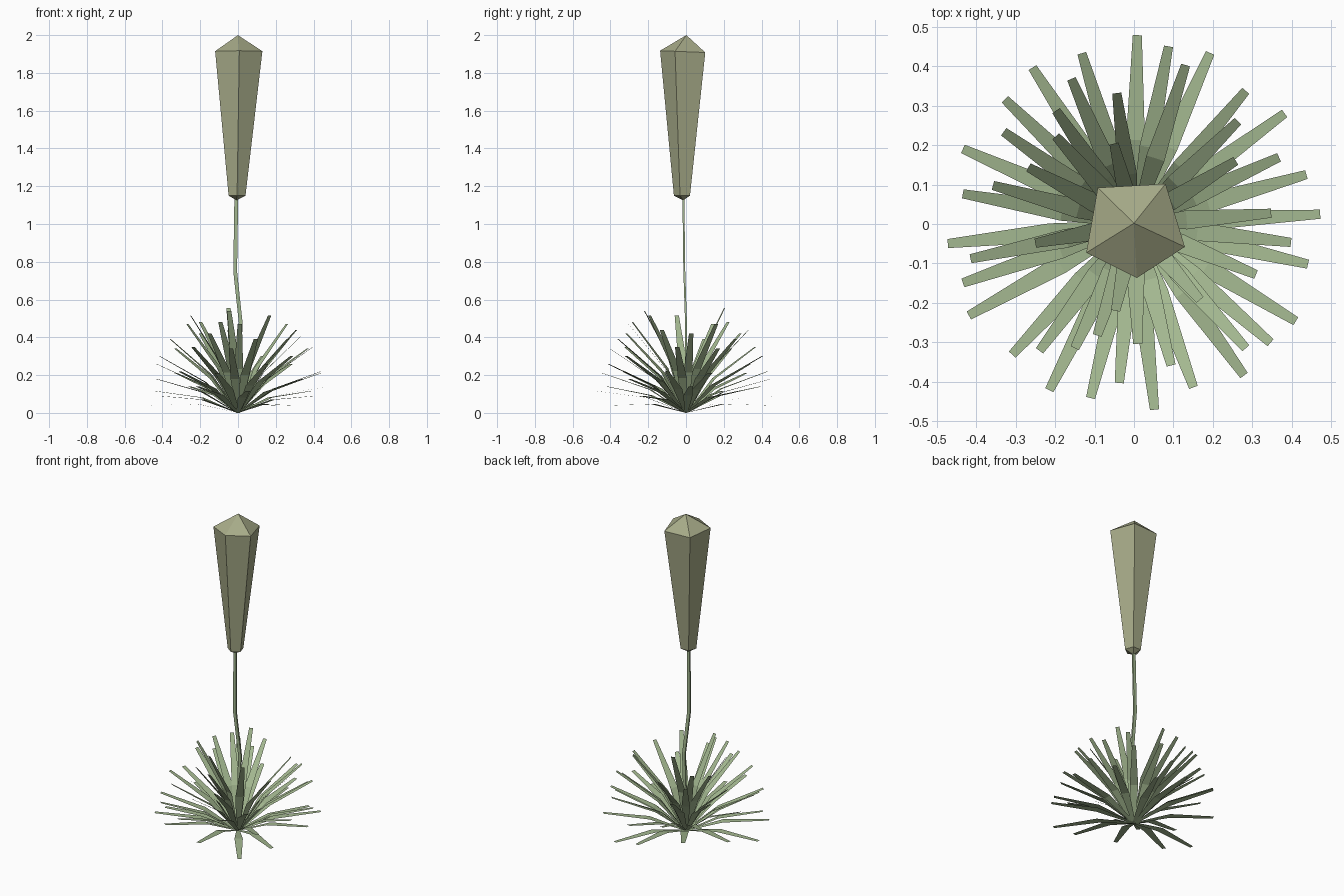
import bpy, bmesh
from math import sin, cos, atan2, hypot, radians, pi
from mathutils import Vector

if "Cube" in bpy.data.objects:
    bpy.data.objects.remove(bpy.data.objects["Cube"])


def material(name, rgb):
    m = bpy.data.materials.new(name)
    m.diffuse_color = (*rgb, 1)
    m.use_nodes = True
    m.node_tree.nodes["Principled BSDF"].inputs["Base Color"].default_value = m.diffuse_color
    return m


def finish(bm, name, mat, solid=True):
    if solid:
        bmesh.ops.recalc_face_normals(bm, faces=bm.faces)
    me = bpy.data.meshes.new(name)
    bm.to_mesh(me)
    bm.free()
    me.materials.append(mat)
    ob = bpy.data.objects.new(name, me)
    bpy.context.collection.objects.link(ob)
    return ob


def bridge(bm, a, b):
    n = len(a)
    for i in range(n):
        bm.faces.new((a[i], a[(i + 1) % n], b[(i + 1) % n], b[i]))


leaf_mat = material("leaf_green", (0.37, 0.48, 0.28))
head_mat = material("head_green", (0.39, 0.41, 0.25))

# Leaf rosette: whorls of bent blades (angle, tip radius, tip height)
whorls = [
    (66, .475, .04), (89, .479, .09), (36.3, .474, .115), (3, .473, .14),
    (79, .459, .18), (16, .455, .21), (107, .453, .22), (50, .441, .26),
    (72, .424, .30), (113.3, .401, .35), (24.7, .405, .34),
    (44.7, .371, .39), (4.5, .349, .42), (97.5, .335, .44),
    (31.8, .304, .47), (11.7, .298, .48), (71, .255, .515),
    (18, .225, .54), (104, .21, .555),
]
# Upper whorls are incomplete: blades present per whorl angle
partial = {97.5: (0, 2), 11.7: (1, 2), 71: (1, 2), 18: (2,), 104: (0,)}
bm = bmesh.new()
for ang, r, z in whorls:
    dist, elev = hypot(r, z), atan2(z, r)
    bend = elev + radians(7.5)
    profile = [(0.008, 0.003, 0.010),
               (0.46 * dist * cos(bend), 0.46 * dist * sin(bend), 0.024),
               (r, z, 0.0115)]
    for k in partial.get(ang, (0, 1, 2)):
        a = radians(ang + 120 * k)
        out = Vector((cos(a), sin(a), 0))
        side = Vector((-sin(a), cos(a), 0))
        rows = []
        for pr, pz, w in profile:
            c = out * pr + Vector((0, 0, pz))
            rows.append([bm.verts.new(c - side * w), bm.verts.new(c + side * w)])
        for p, q in zip(rows, rows[1:]):
            bm.faces.new((p[0], q[0], q[1], p[1]))
finish(bm, "leaf_rosette", leaf_mat, False)

# Slender crooked stem
bm = bmesh.new()
rings = []
for x, y, z in [(0, 0, 0), (0.014, 0, 0.48), (-0.015, -0.009, 0.75), (-0.009, -0.014, 1.15)]:
    rings.append([bm.verts.new((x + sx * 0.01, y + sy * 0.005, z))
                  for sx, sy in ((-1, -1), (1, -1), (1, 1), (-1, 1))])
for a, b in zip(rings, rings[1:]):
    bridge(bm, a, b)
bm.faces.new(rings[0])
bm.faces.new(rings[-1])
finish(bm, "stem", leaf_mat)

# Five-sided tapering flower head, slightly irregular, with pointed ends
bm = bmesh.new()
low = [bm.verts.new((-0.005 + 0.047 * cos(-pi / 2 + i * 2 * pi / 5),
                     -0.017 + 0.047 * sin(-pi / 2 + i * 2 * pi / 5), 1.15))
       for i in range(5)]
high = [bm.verts.new((x, y, 1.912 - 0.04 * y)) for x, y in
        [(.007, -.137), (.129, -.058), (.08, .102), (-.092, .092), (-.121, -.073)]]
bridge(bm, low, high)
for ring, tip in ((low, (-0.008, -0.015, 1.125)), (high, (0, 0.002, 2.0))):
    v = bm.verts.new(tip)
    for i in range(5):
        bm.faces.new((ring[i], ring[(i + 1) % 5], v))
finish(bm, "flower_head", head_mat)
